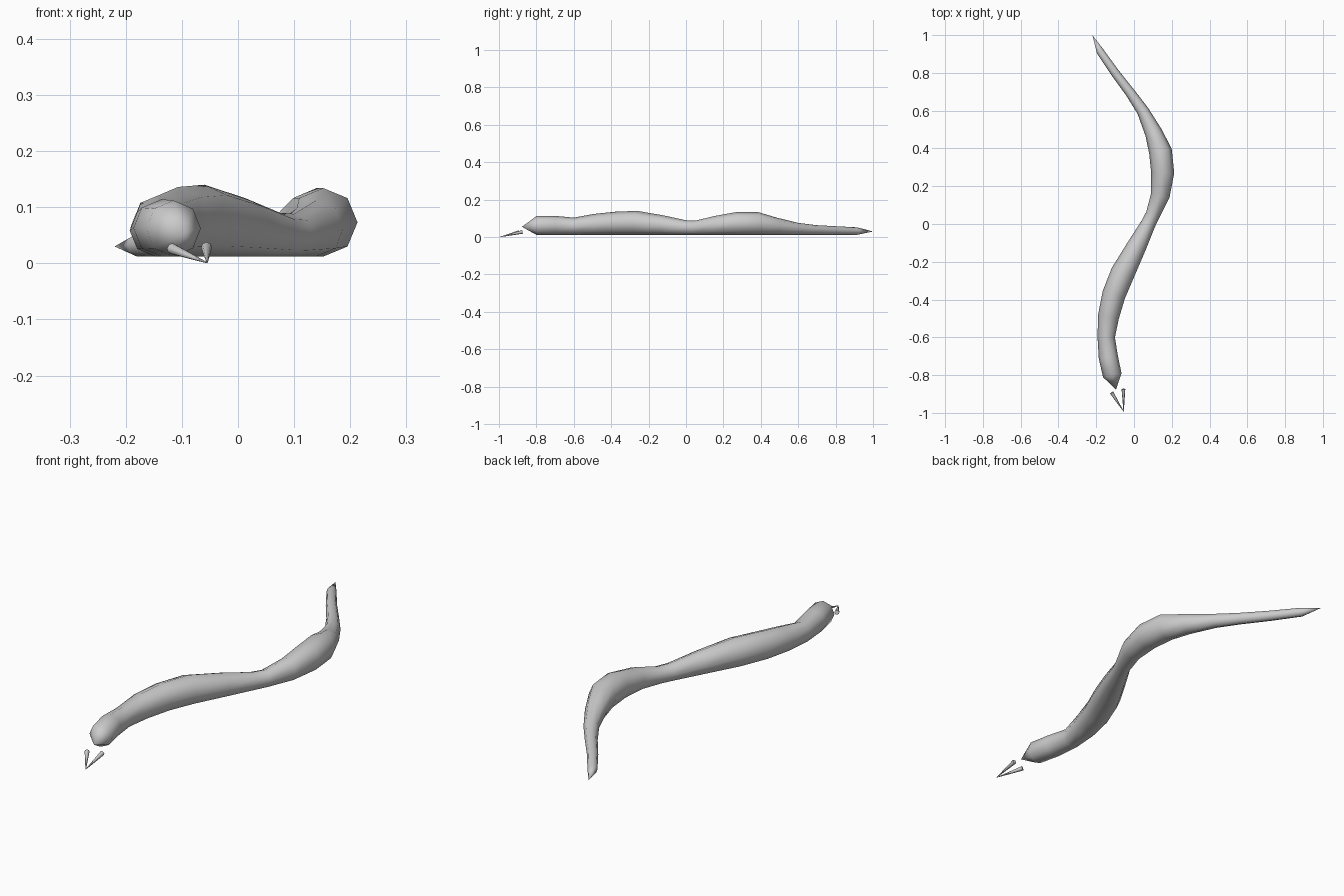
import bpy, bmesh, math
from mathutils import Vector

if "Cube" in bpy.data.objects:
    bpy.data.objects.remove(bpy.data.objects["Cube"])

GROUND = 0.012
SIDES = 8
# Spine stations: x, y, radius, from head to tail
spine = [(-0.115, -0.80, 0.050), (-0.136, -0.705, 0.051), (-0.147, -0.60, 0.046),
         (-0.135, -0.49, 0.056), (-0.107, -0.375, 0.062), (-0.060, -0.26, 0.064),
         (0.013, -0.12, 0.052), (0.075, 0.00, 0.039), (0.100, 0.05, 0.038),
         (0.139, 0.15, 0.050), (0.152, 0.27, 0.061), (0.140, 0.385, 0.061),
         (0.103, 0.485, 0.046), (0.046, 0.60, 0.032), (-0.020, 0.695, 0.026),
         (-0.100, 0.80, 0.023), (-0.180, 0.915, 0.020)]
nose, tail_tip = (-0.095, -0.877, 0.055), (-0.22, 1.0, 0.03)


def finish(name, bm, angle):
    bmesh.ops.recalc_face_normals(bm, faces=bm.faces)
    mesh = bpy.data.meshes.new(name)
    bm.to_mesh(mesh)
    bm.free()
    ob = bpy.data.objects.new(name, mesh)
    bpy.context.collection.objects.link(ob)
    bpy.ops.object.select_all(action='DESELECT')
    ob.select_set(True)
    bpy.context.view_layer.objects.active = ob
    bpy.ops.object.shade_smooth_by_angle(angle=math.radians(angle))
    return ob


# Body: rings swept along the spine, pinched to a point at both ends
bm = bmesh.new()
rings = []
for i, (x, y, r) in enumerate(spine):
    a, b = spine[max(i - 1, 0)], spine[min(i + 1, len(spine) - 1)]
    side = Vector((b[1] - a[1], a[0] - b[0], 0)).normalized()
    centre = Vector((x, y, GROUND + r))
    ring = []
    for k in range(SIDES):
        t = 2 * math.pi * k / SIDES
        ring.append(bm.verts.new(centre + side * r * math.cos(t) + Vector((0, 0, r * math.sin(t)))))
    rings.append(ring)
for p, q in zip(rings, rings[1:]):
    for k in range(SIDES):
        n = (k + 1) % SIDES
        bm.faces.new((p[k], p[n], q[n], q[k]))
for ring, tip in ((rings[0], nose), (rings[-1], tail_tip)):
    apex = bm.verts.new(tip)
    for k in range(SIDES):
        bm.faces.new((ring[k], ring[(k + 1) % SIDES], apex))
finish("snake_body", bm, 60)

# Forked tongue: two thin cones meeting at the front
tongue_tip = Vector((-0.055, -0.993, 0.001))
for name, base in (("tongue_left", (-0.118, -0.893, 0.026)),
                   ("tongue_right", (-0.056, -0.874, 0.028))):
    base = Vector(base)
    axis = tongue_tip - base
    rot = axis.to_track_quat('Z', 'Y').to_matrix().to_4x4()
    rot.translation = (base + tongue_tip) / 2
    bm = bmesh.new()
    bmesh.ops.create_cone(bm, cap_ends=True, segments=SIDES, radius1=0.010, radius2=0.001,
                          depth=axis.length, matrix=rot)
    finish(name, bm, 50)
